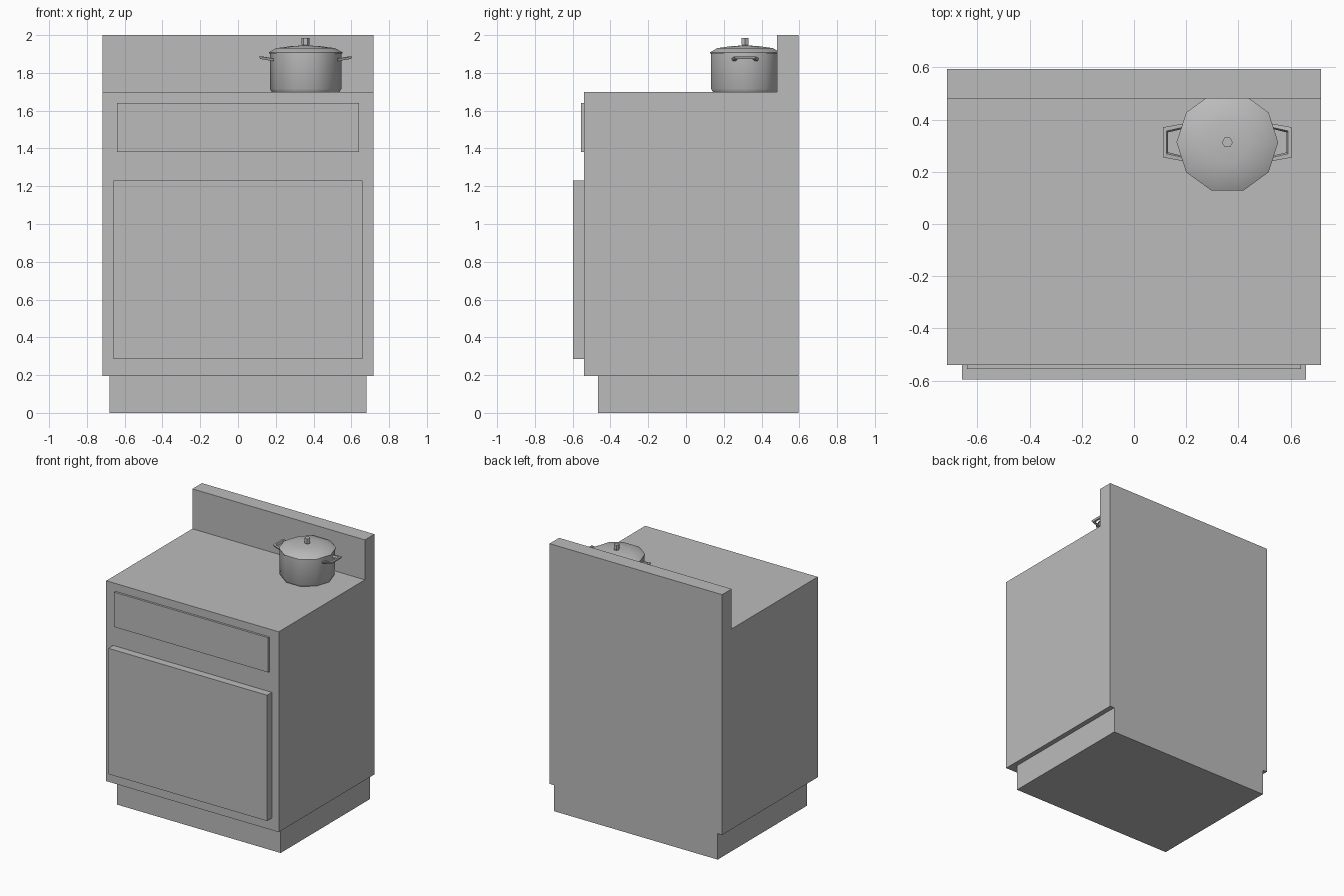
import bpy, bmesh, math
from mathutils import Vector

old = bpy.data.objects.get("Cube")
if old:
    bpy.data.objects.remove(old, do_unlink=True)

grey = bpy.data.materials.new("mid_grey")
grey.use_nodes = True
colour = (0.5, 0.5, 0.5, 1)
grey.diffuse_color = colour
grey.node_tree.nodes["Principled BSDF"].inputs["Base Color"].default_value = colour


def finish(name, bm, smooth=None):
    bmesh.ops.recalc_face_normals(bm, faces=bm.faces)
    mesh = bpy.data.meshes.new(name)
    bm.to_mesh(mesh)
    bm.free()
    mesh.materials.append(grey)
    obj = bpy.data.objects.new(name, mesh)
    bpy.context.collection.objects.link(obj)
    if smooth:
        bpy.ops.object.select_all(action="DESELECT")
        obj.select_set(True)
        bpy.context.view_layer.objects.active = obj
        bpy.ops.object.shade_smooth_by_angle(angle=math.radians(smooth))


def extrude_x(name, half_width, profile):
    """Extrude a (y, z) side profile symmetrically across x."""
    bm = bmesh.new()
    face = bm.faces.new([bm.verts.new((-half_width, y, z)) for y, z in profile])
    ext = bmesh.ops.extrude_face_region(bm, geom=[face])["geom"]
    verts = [v for v in ext if isinstance(v, bmesh.types.BMVert)]
    bmesh.ops.translate(bm, verts=verts, vec=(2 * half_width, 0, 0))
    finish(name, bm)


def box(name, half_width, y0, y1, z0, z1):
    extrude_x(name, half_width, [(y0, z0), (y1, z0), (y1, z1), (y0, z1)])


def loft(bm, rings):
    """Skin a list of vertex rings and close both ends."""
    for a, b in zip(rings, rings[1:]):
        for i in range(len(a)):
            j = (i + 1) % len(a)
            bm.faces.new((a[i], a[j], b[j], b[i]))
    bm.faces.new(rings[0])
    bm.faces.new(rings[-1])


def lathe(name, profile, sides, centre, smooth=None):
    """Turn a (radius, z) profile around a vertical axis."""
    bm = bmesh.new()
    angles = [math.tau * i / sides for i in range(sides)]
    loft(bm, [[bm.verts.new((centre.x + r * math.cos(a),
                             centre.y + r * math.sin(a), z)) for a in angles]
              for r, z in profile])
    finish(name, bm, smooth)


# Cabinet: recessed plinth, body with raised back, door and drawer fronts
BACK, FRONT = 0.595, -0.54
box("plinth", 0.68, -0.465, BACK, 0, 0.195)
extrude_x("cabinet_body", 0.717, [(FRONT, 0.195), (BACK, 0.195), (BACK, 2),
                                  (0.482, 2), (0.482, 1.7), (FRONT, 1.7)])
box("cabinet_door", 0.66, -0.597, FRONT, 0.285, 1.23)
box("drawer_front", 0.64, -0.556, FRONT, 1.38, 1.641)

# Cooking pot with domed lid and knob
pot = Vector((0.358, 0.313, 0))
lathe("pot_body", [(0.18, 1.7), (0.189, 1.715), (0.189, 1.905)], 10, pot, 40)
lathe("pot_lid", [(0.195, 1.903), (0.195, 1.909), (0.155, 1.931),
                  (0.08, 1.941), (0.02, 1.945)], 10, pot, 40)
lathe("lid_knob", [(0.016, 1.94), (0.021, 1.952), (0.021, 1.985)], 6, pot)

# Handles: a bar bent out from each side of the pot, leaning in at the bottom
R = 0.007
path = [(0.17, -0.062, 1.869), (0.237, -0.048, 1.881),
        (0.237, 0.048, 1.881), (0.17, 0.062, 1.869)]
for side, name in ((-1, "right_pot_handle"), (1, "left_pot_handle")):
    bm = bmesh.new()
    rings = []
    for k, (x, y, z) in enumerate(path):
        # the section is mitred at the two outer corners
        out = Vector((R if k in (1, 2) else 0, math.copysign(R, y), 0))
        mid = Vector((x, y, z))
        up = Vector((0, 0, R)) + out * 0.4
        ring = [mid + out + up, mid - out + up, mid - out - up, mid + out - up]
        rings.append([bm.verts.new((pot.x + side * p.x, pot.y + p.y, p.z))
                      for p in ring])
    loft(bm, rings)
    finish(name, bm)
